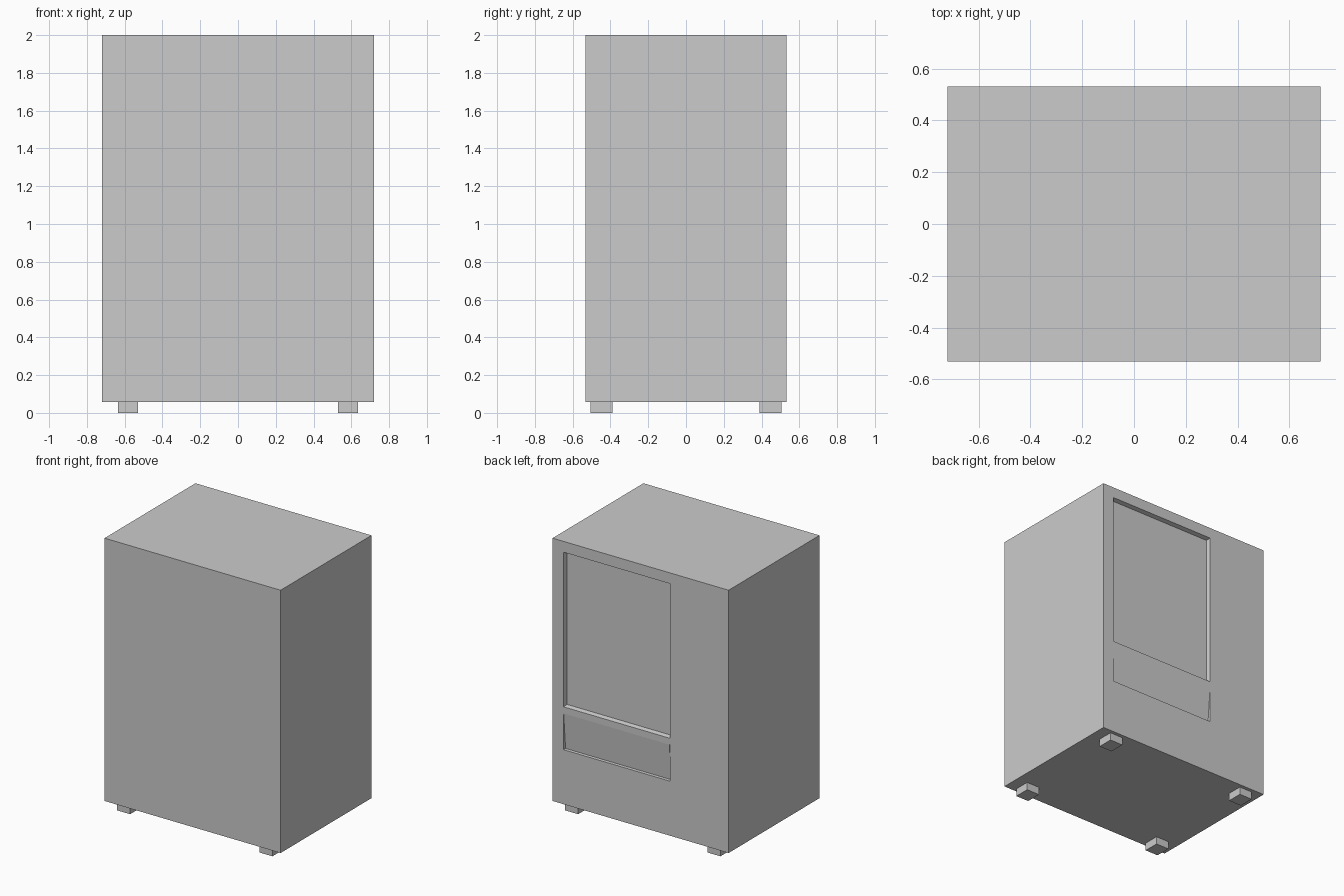
import bpy
import bmesh
from mathutils import Matrix, Vector

if "Cube" in bpy.data.objects:
    bpy.data.objects.remove(bpy.data.objects["Cube"])

HX, HY = 0.72, 0.531          # cabinet half width and half depth
BASE, TOP = 0.057, 2.0        # cabinet bottom and top

grey = bpy.data.materials.new("plain grey")
grey.use_nodes = True
grey.diffuse_color = (0.6, 0.6, 0.6, 1)
grey.node_tree.nodes["Principled BSDF"].inputs["Base Color"].default_value = (0.6, 0.6, 0.6, 1)


def add_box(bm, low, high):
    low, high = Vector(low), Vector(high)
    matrix = Matrix.Translation((low + high) / 2) @ Matrix.Diagonal((*(high - low), 1))
    return bmesh.ops.create_cube(bm, size=1, matrix=matrix)["verts"]


def finish(bm, name):
    bmesh.ops.recalc_face_normals(bm, faces=bm.faces)
    mesh = bpy.data.meshes.new(name)
    bm.to_mesh(mesh)
    bm.free()
    mesh.materials.append(grey)
    obj = bpy.data.objects.new(name, mesh)
    bpy.context.collection.objects.link(obj)
    return obj


def panel_faces(bm):
    return [f for f in bm.faces if f.normal.y > 0.99 and f.calc_center_median().y > HY - 0.001]


def face_at(bm, x, z):
    return min(panel_faces(bm), key=lambda f: (f.calc_center_median() - Vector((x, HY, z))).length)


# Cabinet
bm = bmesh.new()
add_box(bm, (-HX, -HY, BASE), (HX, HY, TOP))
bm.normal_update()

# Divide the panel face around the window and the flap
window_x, window_z, flap_z = (-0.24, 0.63), (0.777, 1.92), (0.46, 0.73)
cuts = [((x, 0, 0), (1, 0, 0)) for x in window_x]
cuts += [((0, 0, z), (0, 0, 1)) for z in window_z + flap_z]
for point, normal in cuts:
    faces = panel_faces(bm)
    geom = {g for f in faces for g in (f, *f.edges, *f.verts)}
    bmesh.ops.bisect_plane(bm, geom=list(geom), plane_co=point, plane_no=normal)
    bm.normal_update()

mid_x = sum(window_x) / 2
window = face_at(bm, mid_x, sum(window_z) / 2)
flap = face_at(bm, mid_x, sum(flap_z) / 2)

# Window recess with tapered sides
bmesh.ops.inset_individual(bm, faces=[window], thickness=0.011, depth=-0.031)

# Delivery flap leaning inwards at its lower edge
bmesh.ops.inset_individual(bm, faces=[flap], thickness=0.002, depth=0)
middle = flap.calc_center_median().z
for v in flap.verts:
    if v.co.z < middle:
        v.co.y -= 0.022
finish(bm, "cabinet")

# Feet
for side, sx in (("left", 1), ("right", -1)):
    for end, sy in (("back", 1), ("front", -1)):
        bm = bmesh.new()
        x, y = sx * 0.582, sy * 0.447
        add_box(bm, (x - 0.053, y - 0.058, 0), (x + 0.053, y + 0.058, BASE))
        finish(bm, f"{end}_{side}_foot")
